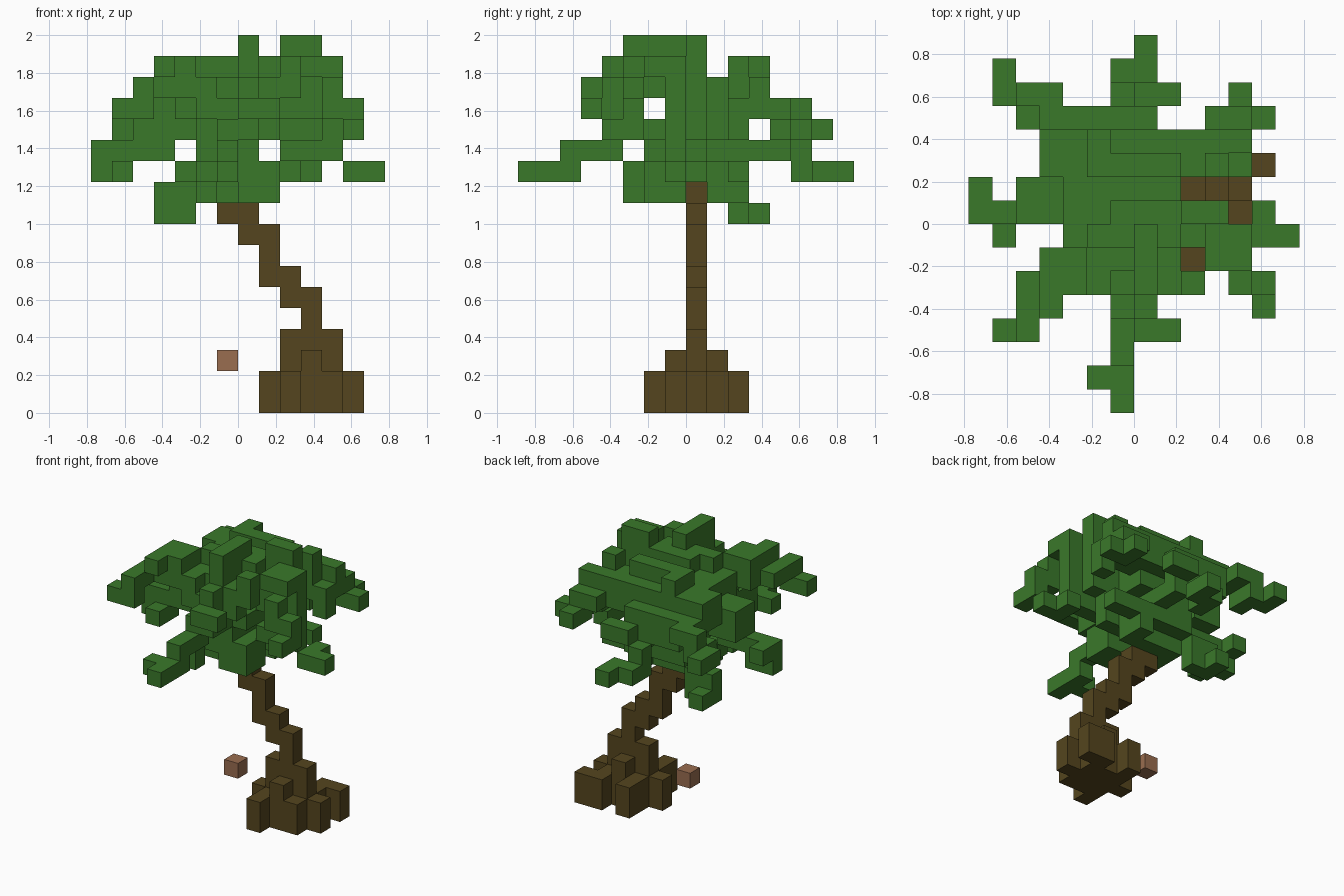
import bpy
import bmesh
from mathutils import Vector

UNIT = 1 / 9  # edge length of one block

old = bpy.data.objects.get("Cube")
if old:
    bpy.data.objects.remove(old, do_unlink=True)


def material(name, rgb):
    mat = bpy.data.materials.new(name)
    mat.use_nodes = True
    mat.diffuse_color = (*rgb, 1)
    mat.node_tree.nodes["Principled BSDF"].inputs["Base Color"].default_value = (*rgb, 1)
    return mat


def block(xs, ys, zs):
    """Cells of a box; every range includes both ends."""
    def span(r):
        return range(r[0], r[1] + 1)
    return {(x, y, z) for x in span(xs) for y in span(ys) for z in span(zs)}


def path(*points):
    """Cells along a chain of straight runs."""
    cells = set()
    for a, b in zip(points, points[1:]):
        a, b = Vector(a), Vector(b)
        steps = max(1, round(max(abs(c) for c in b - a)))
        for i in range(steps + 1):
            cells.add(tuple(round(c) for c in a.lerp(b, i / steps)))
    return cells


def build(name, cells, mat):
    """Mesh only the outer faces of a set of cells."""
    bm = bmesh.new()
    for cell in cells:
        centre = Vector(cell) + Vector((0.5, 0.5, 0.5))
        for axis in range(3):
            for sign in (-1, 1):
                normal = Vector((0, 0, 0))
                normal[axis] = sign
                if tuple(round(c) for c in Vector(cell) + normal) in cells:
                    continue
                u = Vector((0, 0, 0))
                u[(axis + 1) % 3] = 0.5
                v = normal.cross(u)
                mid = centre + normal / 2
                corners = (mid - u - v, mid + u - v, mid + u + v, mid - u + v)
                bm.faces.new([bm.verts.new(c * UNIT) for c in corners])
    bmesh.ops.remove_doubles(bm, verts=bm.verts, dist=UNIT / 100)
    mesh = bpy.data.meshes.new(name)
    bm.to_mesh(mesh)
    bm.free()
    mesh.materials.append(mat)
    obj = bpy.data.objects.new(name, mesh)
    bpy.context.scene.collection.objects.link(obj)


bark = material("bark brown", (0.09, 0.06, 0.013))
leaf = material("leaf green", (0.042, 0.19, 0.023))
shell = material("fruit brown", (0.32, 0.153, 0.08))

# Trunk: flared roots, then a leaning stepped stem
trunk = block((2, 4), (-1, 1), (0, 1))
for x, y in ((1, 0), (2, -2), (5, 0), (4, 2), (5, 2), (2, 2)):
    trunk |= block((x, x), (y, y), (0, 1))
trunk |= block((3, 3), (-1, 1), (2, 2)) | block((2, 4), (0, 0), (2, 3))
trunk |= path((3, 0, 4), (3, 0, 5), (2, 0, 5), (2, 0, 6), (1, 0, 6), (1, 0, 8),
              (0, 0, 8), (0, 0, 9), (-1, 0, 9), (-1, 0, 10))

# Crown middle: low toward the four sides, high toward the corners
rows = {4: (-3, 0), 3: (-4, 4), 2: (-4, 4), 1: (-5, 1), 0: (-5, 3),
        -1: (-3, 4), -2: (-4, 1), -3: (-4, 2)}
crown = set()
for y, (first, last) in rows.items():
    for x in range(first, last + 1):
        ax, ay = abs(x + 0.5), abs(y - 0.5)
        top = round(15.5 - 0.5 * abs(ax - ay) + 0.3 * min(ax, ay))
        limit = {1: 15, 3: 15, 4: 14}.get(y, 16)
        top = min(top, limit)
        crown |= block((x, x), (y, y), (top - 1, top))

# Hub around the top of the trunk
for x, y, z in block((-3, 2), (-3, 2), (10, 13)):
    if (x + 0.5) ** 2 + y ** 2 < (4 if z == 10 else 7):
        crown.add((x, y, z))

# Crests on top
crown |= block((0, 0), (-3, -1), (15, 17)) | block((2, 3), (0, 0), (15, 17))
crown |= path((-2, 3, 16), (-2, 2, 16), (1, 2, 16))
crown |= block((-1, 1), (-1, 0), (16, 16)) | block((3, 4), (-1, -1), (15, 16))

# Gaps between the fronds, and the notch beside the top of the trunk
crown = {(x, y, z) for x, y, z in crown
         if not (z == 12 and x in (-3, 1)) and (y, z) not in ((-2, 14), (3, 13), (-3, 12))
         and not (x > -1 and (y, z) == (0, 10))}

# Corner fronds
crown |= path((-6, -5, 14), (-5, -5, 14), (-5, -5, 15), (-5, -3, 15))
crown |= path((-4, -4, 16), (-4, -2, 16), (-3, -2, 16))
crown |= path((-6, 6, 13), (-6, 5, 13), (-5, 5, 13), (-5, 4, 13), (-4, 4, 14))
crown |= path((-5, 5, 14), (-4, 5, 14), (-4, 4, 14), (-4, 3, 15), (-3, 3, 15))
crown |= path((4, 5, 13), (4, 4, 13), (5, 4, 13))
crown |= path((4, 4, 14), (3, 4, 14), (3, 3, 15), (3, 2, 16))
crown |= path((5, -4, 13), (5, -3, 13), (5, -3, 14), (4, -3, 14), (4, -3, 15),
              (4, -2, 16), (3, -2, 16))

# Drooping side fronds
crown |= path((-7, 1, 12), (-7, 0, 12), (-7, 0, 11), (-6, 0, 11), (-6, -1, 11))
crown |= path((-6, 0, 12), (-4, 0, 12), (-5, 1, 13), (-4, 0, 13))
crown |= path((0, 7, 11), (0, 6, 11), (-1, 6, 11), (-1, 5, 11), (-1, 5, 12))
crown |= path((-1, 5, 12), (0, 4, 12), (0, 3, 12))
crown |= path((1, 5, 13), (0, 5, 13), (0, 4, 13), (0, 4, 14))
crown |= path((6, -1, 11), (5, -1, 11), (5, 0, 11))
crown |= path((5, -1, 11), (4, -1, 12), (2, -1, 12))
crown |= path((-1, -8, 11), (-1, -6, 11), (-1, -6, 12), (-1, -4, 12))
crown |= path((-2, -7, 11), (-1, -7, 11))
crown |= path((-1, -4, 12), (-1, -4, 13), (0, -4, 13), (0, -1, 13))
crown |= path((1, -5, 14), (0, -5, 14), (0, -4, 14), (0, -4, 15), (0, -3, 15))

# Small fronds hanging below the crown
crown |= path((-4, 3, 9), (-4, 2, 9), (-3, 2, 9), (-3, 2, 10), (-2, 1, 11))
crown |= path((-4, 2, 9), (-4, 2, 10))
crown |= path((0, -2, 10), (1, -2, 10), (1, -1, 11))
crown |= path((-2, -3, 10), (-2, -3, 11), (-2, -1, 11))
crown |= path((1, 2, 10), (1, 2, 11), (3, 2, 11))

build("trunk", trunk, bark)
build("crown", crown - trunk, leaf)
build("fruit", {(-1, 0, 2)}, shell)
